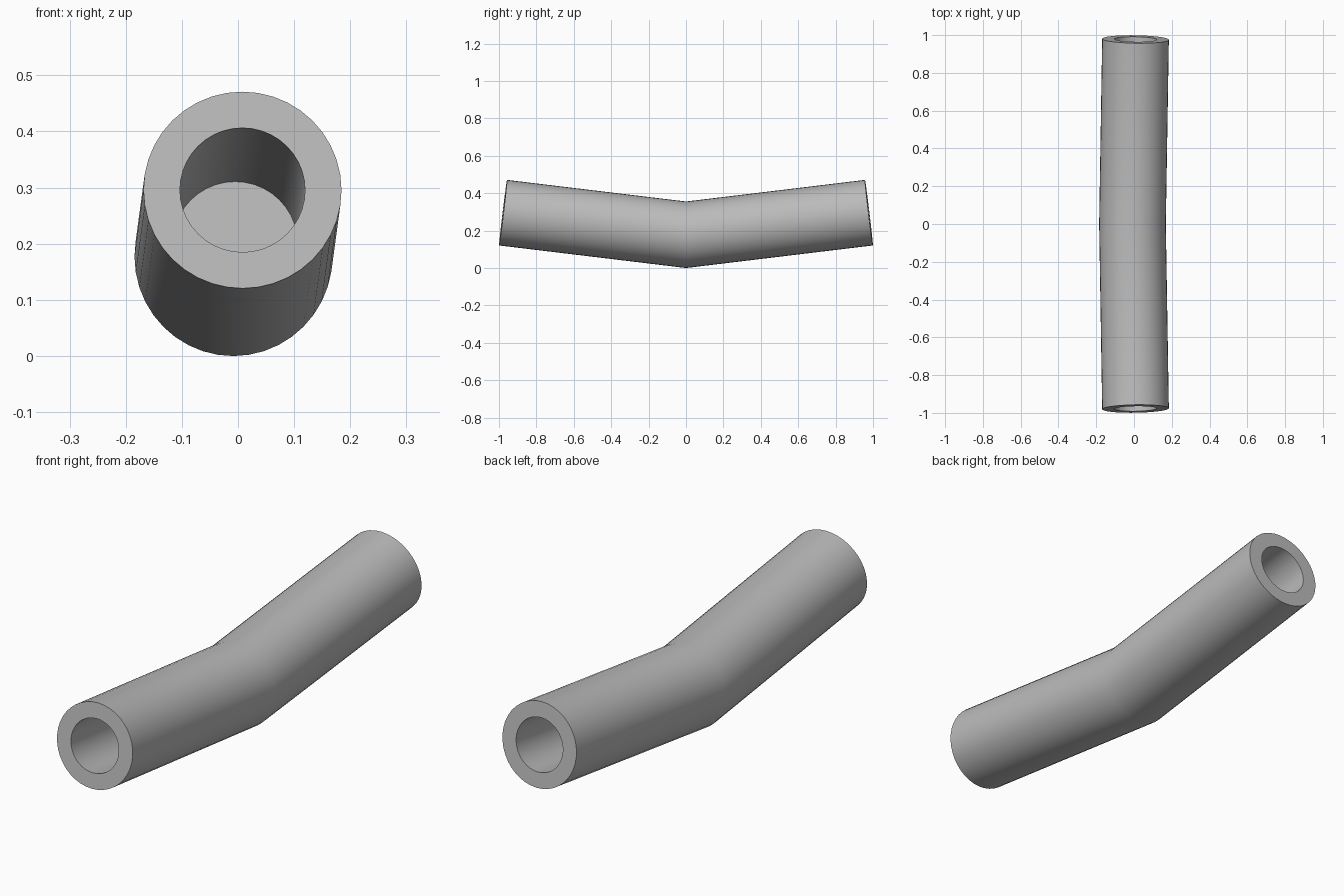
import bpy, bmesh, math
from mathutils import Vector

if "Cube" in bpy.data.objects:
    bpy.data.objects.remove(bpy.data.objects["Cube"])

SIDES = 40
OUTER, BORE = 0.1765, 0.1115
bend = Vector((-0.008, 0, 0.1775))     # axis point at the middle bend
mouth = Vector((0.008, -0.978, 0.2955))  # axis point at the open end
floor = bend.lerp(mouth, 0.19)         # bottom of the blind bore

axis = (mouth - bend).normalized()
side = axis.cross(Vector((0, 0, 1))).normalized()
up = side.cross(axis)


def ring(bm, centre, radius, mitre=False):
    """Circle square to the axis; a mitred one slides along it onto y = 0."""
    verts = []
    for i in range(SIDES):
        a = math.tau * i / SIDES
        p = centre + radius * (math.cos(a) * side + math.sin(a) * up)
        if mitre:
            p -= axis * (p.y / axis.y)
            p.y = 0
        verts.append(bm.verts.new(p))
    return verts


# Half of the tube: bore floor, bore wall, rim, outer wall
bm = bmesh.new()
rings = [ring(bm, floor, BORE), ring(bm, mouth, BORE),
         ring(bm, mouth, OUTER), ring(bm, bend, OUTER, True)]
bm.faces.new(rings[0])
for a, b in zip(rings, rings[1:]):
    for i in range(SIDES):
        j = (i + 1) % SIDES
        bm.faces.new((a[i], a[j], b[j], b[i]))
bmesh.ops.recalc_face_normals(bm, faces=bm.faces)
rim = next(f for f in bm.faces if all(v in rings[1] + rings[2] for v in f.verts))
if rim.normal.dot(axis) < 0:
    bmesh.ops.reverse_faces(bm, faces=bm.faces)
mesh = bpy.data.meshes.new("bent_tube")
bm.to_mesh(mesh)
bm.free()

# Grey material
grey = bpy.data.materials.new("plain grey")
grey.use_nodes = True
colour = (0.5, 0.5, 0.5, 1)
grey.diffuse_color = colour
grey.node_tree.nodes["Principled BSDF"].inputs["Base Color"].default_value = colour
mesh.materials.append(grey)

# Mirror into the whole bent tube
tube = bpy.data.objects.new("bent_tube", mesh)
bpy.context.collection.objects.link(tube)
bpy.ops.object.select_all(action='DESELECT')
tube.select_set(True)
bpy.context.view_layer.objects.active = tube
bpy.ops.object.shade_smooth_by_angle(angle=math.radians(30))
mirror = tube.modifiers.new("back_half", 'MIRROR')
mirror.use_axis = (False, True, False)
mirror.use_clip = True
